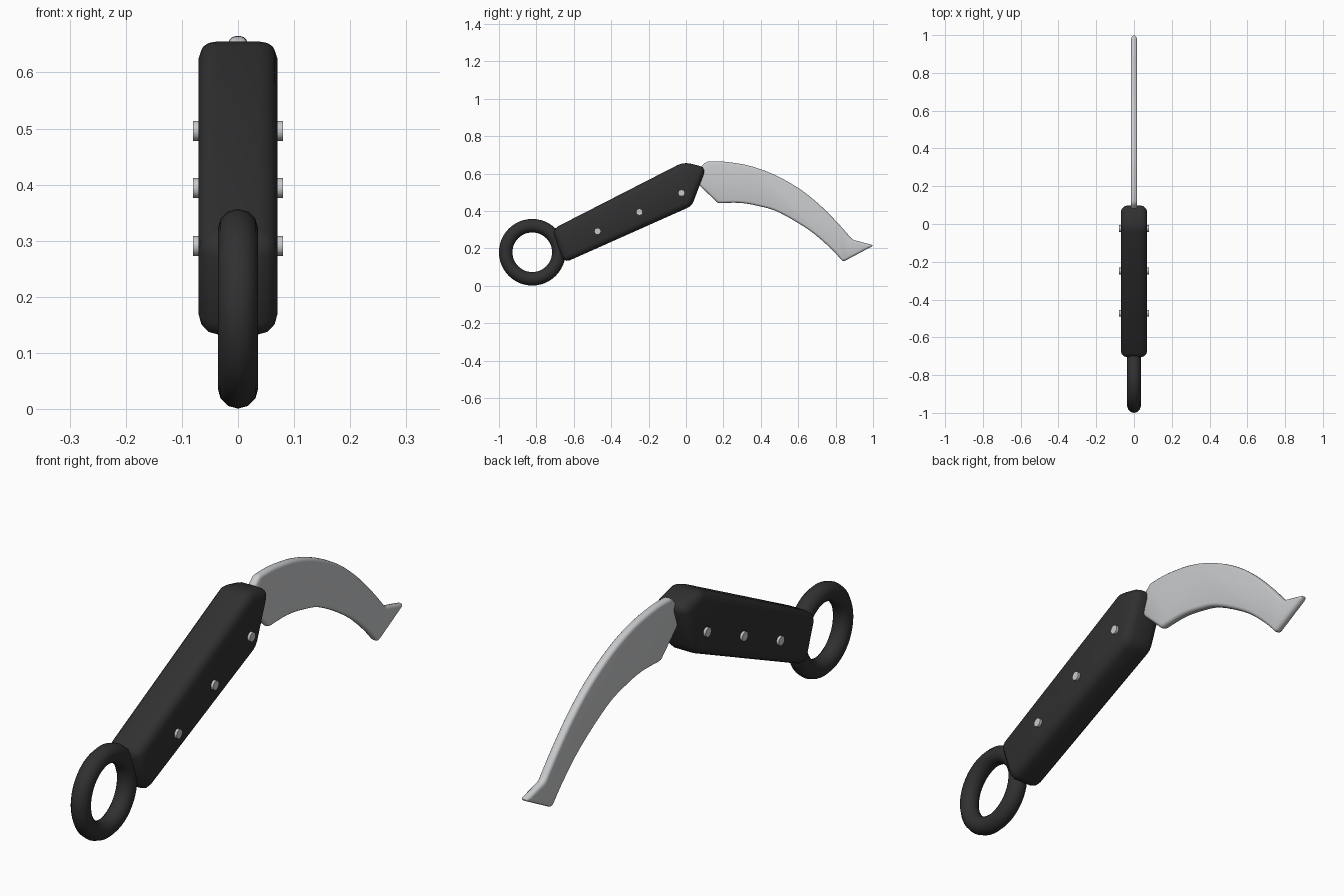
import bpy, bmesh, math
from mathutils import Matrix

if "Cube" in bpy.data.objects:
    bpy.data.objects.remove(bpy.data.objects["Cube"])


def material(name, rgb):
    m = bpy.data.materials.new(name)
    m.diffuse_color = (*rgb, 1)
    m.use_nodes = True
    m.node_tree.nodes["Principled BSDF"].inputs["Base Color"].default_value = m.diffuse_color
    return m


steel = material("brushed steel", (0.58, 0.59, 0.60))
black = material("matte black", (0.03, 0.03, 0.03))


def finish(bm, name, mat, bevel=0, segments=3):
    bmesh.ops.recalc_face_normals(bm, faces=bm.faces)
    me = bpy.data.meshes.new(name)
    bm.to_mesh(me)
    bm.free()
    me.materials.append(mat)
    ob = bpy.data.objects.new(name, me)
    bpy.context.collection.objects.link(ob)
    bpy.context.view_layer.objects.active = ob
    ob.select_set(True)
    if bevel:
        b = ob.modifiers.new("rounded edges", 'BEVEL')
        b.width, b.segments = bevel, segments
        b.limit_method, b.angle_limit = 'ANGLE', math.radians(30)
        bpy.ops.object.modifier_apply(modifier=b.name)
    bpy.ops.object.shade_smooth_by_angle(angle=math.radians(35))
    ob.select_set(False)
    return ob


def slab(name, profile, half, mat, bevel):
    """Extrude a (y, z) outline to x = +-half and round its rim."""
    bm = bmesh.new()
    face = bm.faces.new([bm.verts.new((-half, y, z)) for y, z in profile])
    ext = bmesh.ops.extrude_face_region(bm, geom=[face])
    verts = [v for v in ext["geom"] if isinstance(v, bmesh.types.BMVert)]
    bmesh.ops.translate(bm, verts=verts, vec=(2 * half, 0, 0))
    return finish(bm, name, mat, bevel)


def spline(pts, n=4):
    """Catmull-Rom curve through the points."""
    p = [pts[0]] + pts + [pts[-1]]
    out = []
    for i in range(1, len(p) - 2):
        for k in range(n):
            t = k / n
            out.append(tuple(0.5 * (2 * b + (c - a) * t + (2 * a - 5 * b + 4 * c - d) * t * t
                                    + (3 * b - a - 3 * c + d) * t ** 3)
                             for a, b, c, d in zip(p[i - 1], p[i], p[i + 1], p[i + 2])))
    return out + [pts[-1]]


# Handle: tapered grip with pointed front
slab("handle", [(-0.652, 0.122), (-0.715, 0.302), (-0.012, 0.662), (0.108, 0.632), (0.032, 0.427)],
     0.07, black, 0.034)

# Blade: curved spine, flared tip, hollow cutting edge
spine = spline([(0.11, 0.664), (0.205, 0.663), (0.34, 0.641), (0.473, 0.593), (0.607, 0.518),
                (0.714, 0.433), (0.81, 0.337), (0.89, 0.246)])
edge = spline([(0.84, 0.128), (0.77, 0.203), (0.66, 0.296), (0.5, 0.391), (0.393, 0.425),
               (0.286, 0.443), (0.172, 0.441)])
slab("blade", [(0.078, 0.635)] + spine + [(1.005, 0.216)] + edge + [(0.068, 0.54)],
     0.017, steel, 0.013)

# Finger ring
bm = bmesh.new()
circle = [bm.verts.new((0.036 * math.cos(a), -0.822 + 0.142 + 0.036 * math.sin(a), 0.179))
          for a in (2 * math.pi * i / 12 for i in range(12))]
rim = [bm.edges.new((circle[i], circle[(i + 1) % 12])) for i in range(12)]
bmesh.ops.spin(bm, geom=circle + rim, cent=(0, -0.822, 0.179), axis=(1, 0, 0),
               angle=2 * math.pi, steps=48, use_merge=True)
bmesh.ops.remove_doubles(bm, verts=bm.verts, dist=1e-4)
ring = finish(bm, "finger_ring", black)
ring.data.shade_smooth()

# Rivets running through the handle
for i, (y, z) in enumerate([(-0.473, 0.291), (-0.249, 0.394), (-0.024, 0.496)]):
    bm = bmesh.new()
    bmesh.ops.create_cone(bm, cap_ends=True, segments=12, radius1=0.018, radius2=0.018, depth=0.16,
                          matrix=Matrix.Translation((0, y, z)) @ Matrix.Rotation(math.pi / 2, 4, 'Y'))
    finish(bm, f"rivet_{i + 1}", steel)
